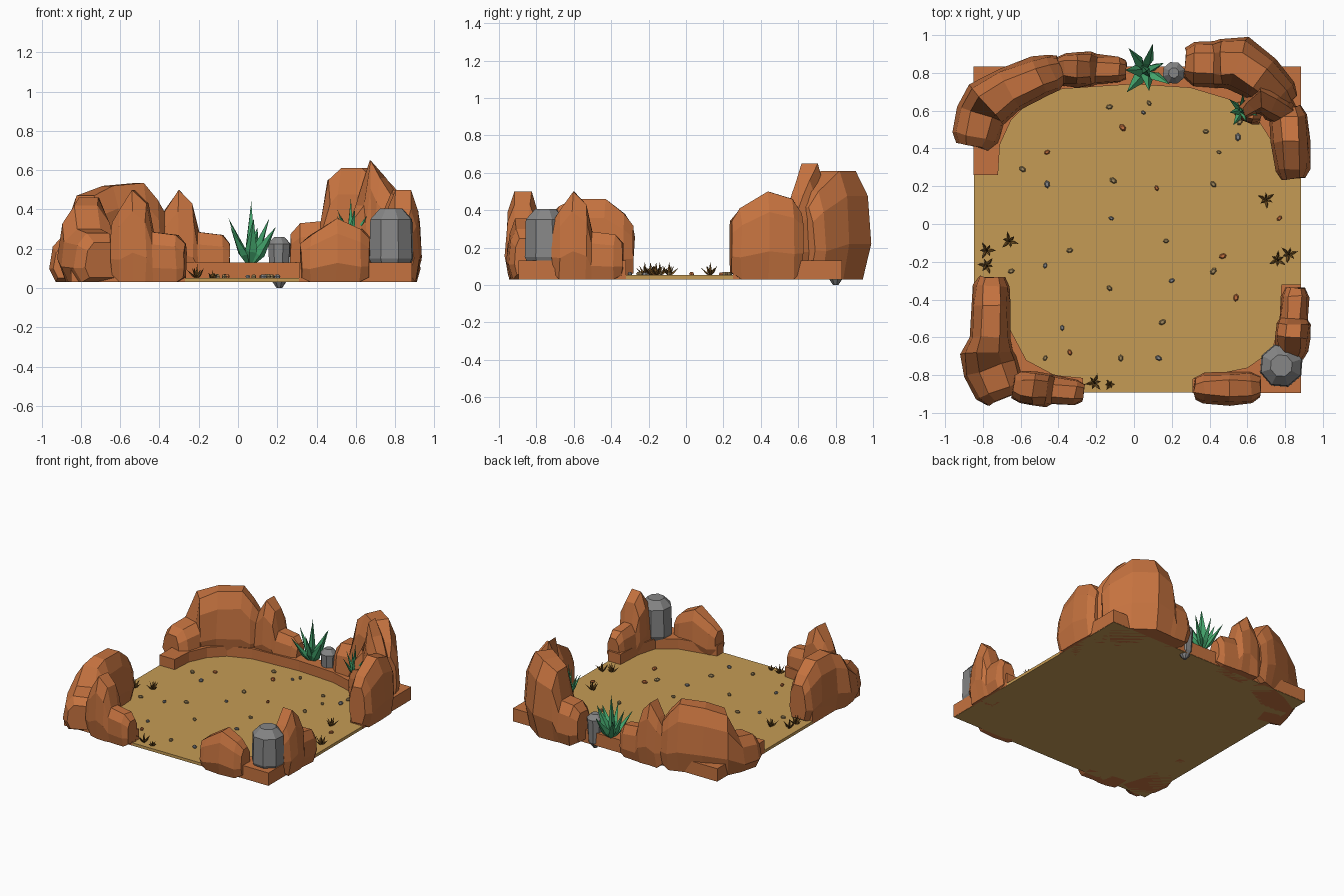
import bpy, bmesh, math, random
from mathutils import Vector

if "Cube" in bpy.data.objects:
    bpy.data.objects.remove(bpy.data.objects["Cube"])

random.seed(4)


def mat(name, c):
    m = bpy.data.materials.new(name)
    m.diffuse_color = (*c, 1)
    m.use_nodes = True
    m.node_tree.nodes["Principled BSDF"].inputs["Base Color"].default_value = m.diffuse_color
    return m


ORANGE = mat("orange_rock", (0.56, 0.17, 0.05))
SAND = mat("sand", (0.56, 0.33, 0.09))
GREY = mat("grey_stone", (0.24, 0.24, 0.24))
GREEN = mat("green_leaf", (0.06, 0.40, 0.16))
DRY = mat("dry_grass", (0.17, 0.08, 0.015))
TAN = mat("tan_pebble", (0.36, 0.25, 0.11))


def finish(name, bm, material):
    bmesh.ops.recalc_face_normals(bm, faces=bm.faces)
    me = bpy.data.meshes.new(name)
    bm.to_mesh(me)
    bm.free()
    me.materials.append(material)
    ob = bpy.data.objects.new(name, me)
    bpy.context.collection.objects.link(ob)
    return ob


def loft(bm, rings):
    """Skin a list of closed rings and cap both ends."""
    vs = [[bm.verts.new(p) for p in r] for r in rings]
    n = len(vs[0])
    for a, b in zip(vs, vs[1:]):
        for i in range(n):
            bm.faces.new((a[i], a[(i + 1) % n], b[(i + 1) % n], b[i]))
    bm.faces.new(vs[0])
    bm.faces.new(vs[-1])


def slab(name, pts, z0, z1, material):
    bm = bmesh.new()
    loft(bm, [[(x, y, z) for x, y in pts] for z in (z0, z1)])
    finish(name, bm, material)


def rock(name, sections, cap=0.05, jitter=0.006):
    """Faceted boulder swept along sections of (x, y, half width, height)."""
    half = [(0.72, 0.03, 0), (1.0, 0, 0.36), (0.86, 0, 0.78), (0.45, 0, 1.0)]
    prof = half + [(-a, b, c) for a, b, c in reversed(half)]
    pts = [Vector(s[:2]) for s in sections]
    rings = []
    last = len(pts) - 1
    for i, (x, y, w, h) in enumerate(sections):
        t = (pts[min(i + 1, last)] - pts[max(i - 1, 0)]).normalized()
        n = Vector((t.y, -t.x))

        def ring(c, k):
            out = []
            for a, b, f in prof:
                z = b + f * h
                z = 0.4 * h + (z - 0.4 * h) * (0.72 if k < 1 else 1)
                p = c + n * a * w * k
                out.append((p.x + random.uniform(-jitter, jitter),
                            p.y + random.uniform(-jitter, jitter), z))
            return out
        if i == 0:
            rings.append(ring(pts[i] - t * cap, 0.7))
        rings.append(ring(pts[i], 1))
        if i == last:
            rings.append(ring(pts[i] + t * cap, 0.7))
    bm = bmesh.new()
    loft(bm, rings)
    finish(name, bm, ORANGE)


def stepped_rock(name, x, y, dx, dy):
    """Pointed rock with a low shoulder running along (dx, dy)."""
    prof = [(-0.07, .088, .40), (0.0, .095, .50), (0.07, .09, .43),
            (0.10, .078, .285), (0.22, .072, .27)]
    rock(name, [(x + dx * t, y + dy * t, w, h) for t, w, h in prof], 0.04)


def stone(name, x, y, rings, n=8):
    bm = bmesh.new()
    loft(bm, [[(x + r * math.cos(math.tau * (i + .4) / n),
                y + r * math.sin(math.tau * (i + .4) / n), z)
               for i in range(n)] for z, r in rings])
    finish(name, bm, GREY)


def leaf(bm, base, tip, w, mid):
    """Four-sided spike, widest part-way up."""
    base, tip = Vector(base), Vector(tip)
    d = (tip - base).normalized()
    u = d.cross(Vector((0.31, 0.2, 0.93))).normalized()
    v = d.cross(u)
    c = base.lerp(tip, mid)
    ring = [bm.verts.new(c + o) for o in (u * w, v * w * .6, -u * w, -v * w * .6)]
    a, b = bm.verts.new(base), bm.verts.new(tip)
    for i in range(4):
        bm.faces.new((ring[i], ring[(i + 1) % 4], b))
        bm.faces.new((ring[(i + 1) % 4], ring[i], a))


def tuft(name, x, y, z, r, h, w, material, n=5, turn=0.0, mid=0.35):
    bm = bmesh.new()
    leaf(bm, (x, y, z), (x + .05 * r, y, z + h), w * 1.15, mid)
    for i in range(n):
        a = turn + math.tau * i / n
        k = 1.0 if i % 2 == 0 else 0.72
        leaf(bm, (x, y, z), (x + r * k * math.cos(a), y + r * k * math.sin(a),
             z + h * (0.62 if i % 2 == 0 else 0.75)), w, mid)
    finish(name, bm, material)


# sand floor
slab("sand_floor", [(-.848, -.893), (.883, -.893), (.883, .833), (-.848, .833)],
     .03, .052, SAND)

# raised corner rims with curved inner edges
slab("back_rim", [(-.85, .26), (-.72, .26), (-.71, .42), (-.65, .55), (-.55, .65),
                  (-.38, .715), (0, .74), (.3, .72), (.5, .66), (.65, .56), (.74, .42),
                  (.78, .25), (.885, .25), (.885, .835), (-.85, .835)], .032, .13, ORANGE)
slab("front_left_rim", [(-.85, -.32), (-.72, -.32), (-.66, -.55), (-.57, -.72), (-.42, -.8),
                        (-.27, -.815), (-.27, -.895), (-.85, -.895)], .032, .13, ORANGE)
slab("front_right_rim", [(.885, -.32), (.78, -.32), (.77, -.52), (.73, -.67), (.6, -.76),
                         (.31, -.82), (.31, -.895), (.885, -.895)], .032, .13, ORANGE)

# large boulders
rock("back_left_boulder", [(-.84, .46, .125, .27), (-.81, .58, .13, .29), (-.78, .63, .14, .47),
                           (-.66, .71, .12, .52), (-.5, .78, .11, .535), (-.43, .805, .1, .45)])
rock("front_left_boulder", [(-.755, -.33, .095, .38), (-.76, -.43, .105, .46),
                            (-.765, -.6, .11, .46), (-.775, -.68, .14, .42),
                            (-.76, -.76, .15, .30), (-.71, -.88, .135, .28)])
rock("back_right_boulder", [(.32, .85, .12, .33), (.42, .845, .12, .34), (.46, .85, .13, .55),
                            (.55, .85, .145, .61), (.67, .77, .13, .61), (.78, .67, .1, .5)])
rock("back_right_spire", [(.62, .62, .06, .42), (.67, .66, .09, .65), (.74, .63, .09, .56),
                          (.79, .60, .08, .48)])
rock("plant_ledge", [(.57, .60, .05, .27), (.64, .58, .06, .30)], .03)
rock("right_boulder", [(.84, .29, .09, .41), (.83, .44, .105, .5), (.82, .57, .10, .46)])
rock("front_right_boulder", [(.37, -.87, .08, .27), (.5, -.87, .09, .355), (.62, -.865, .085, .30)])

# pointed rocks with a shoulder
stepped_rock("back_stepped_rock", -.30, .82, 1, -.02)
stepped_rock("front_left_stepped_rock", -.53, -.87, 1, -.1)
stepped_rock("front_right_stepped_rock", .84, -.6, .06, 1)

# grey standing stones
stone("large_grey_stone", .78, -.75, [(.09, .09), (.15, .118), (.35, .112), (.405, .06)])
stone("small_grey_stone", .21, .80, [(0, .015), (.05, .05), (.225, .06), (.26, .028)])

# spiky green plants
tuft("large_plant", .06, .81, .10, .15, .34, .034, GREEN, 7, 2.2)
tuft("small_plant", .57, .60, .22, .09, .24, .020, GREEN, 7, 2.4)

# dry grass tufts
for i, (x, y) in enumerate([(-.78, -.14), (-.78, -.22), (-.66, -.09), (.7, .13), (.76, -.19),
                            (.82, -.16), (-.21, -.84), (-.13, -.85)]):
    r = .03 if i == 7 else .052
    tuft(f"dry_grass_{i + 1}", x, y, .045, r, r * 1.5, .009, DRY, 6, i * .9, .4)

# scattered pebbles
spots = [(-.13, .62), (.05, .59), (.08, .64), (-.06, .51), (.38, .49), (.55, .46), (.45, .38),
         (-.46, .38), (-.59, .29), (-.46, .21), (-.11, .23), (.12, .19), (.42, .21), (-.12, .03),
         (.17, -.09), (.77, .03), (-.34, -.14), (-.47, -.22), (-.65, -.25), (.47, -.17),
         (.42, -.25), (.20, -.30), (-.13, -.34), (.54, -.39), (.15, -.52), (-.38, -.55),
         (-.47, -.71), (-.34, -.68), (-.07, -.71), (.13, -.71), (.56, .54)]
for i, (x, y) in enumerate(spots):
    bm = bmesh.new()
    a, r = random.uniform(0, 3.1), random.uniform(.013, .022)
    ca, sa = math.cos(a), math.sin(a)
    rings = []
    for z, k in ((.048, .8), (.06, 1), (.06 + r * .5, .6)):
        ring = []
        for j in range(6):
            u = r * k * math.cos(math.tau * j / 6)
            v = r * k * .7 * math.sin(math.tau * j / 6)
            ring.append((x + u * ca - v * sa, y + u * sa + v * ca, z))
        rings.append(ring)
    loft(bm, rings)
    finish(f"pebble_{i + 1}", bm, (TAN, GREY, TAN, ORANGE)[i % 4])
